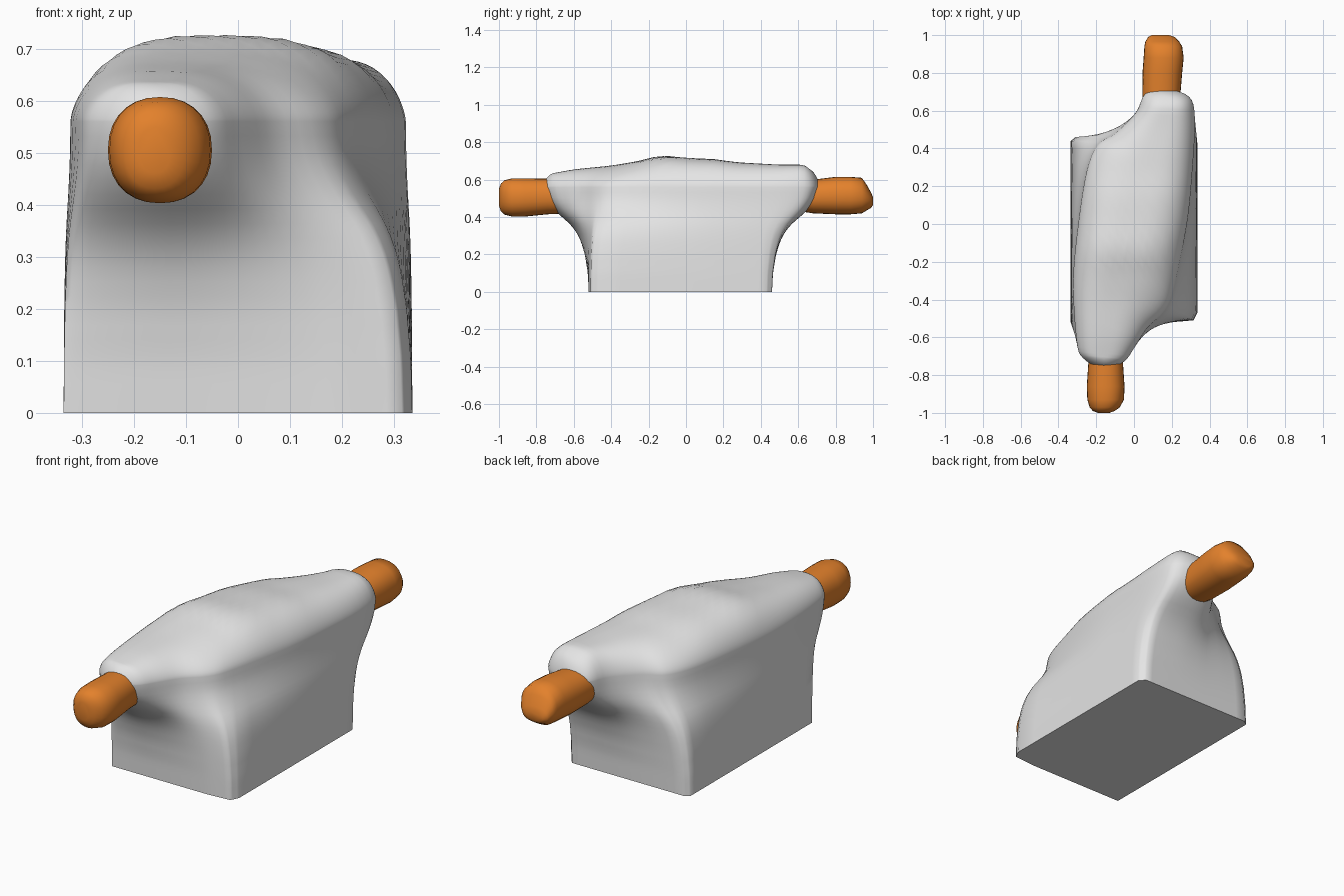
import bpy
import math

if "Cube" in bpy.data.objects:
    bpy.data.objects.remove(bpy.data.objects["Cube"])


def make_material(name, colour):
    mat = bpy.data.materials.new(name)
    mat.use_nodes = True
    mat.diffuse_color = colour
    bsdf = next(n for n in mat.node_tree.nodes if n.type == "BSDF_PRINCIPLED")
    bsdf.inputs["Base Color"].default_value = colour
    return mat


def lerp(a, b, t):
    return a + (b - a) * t


def sample(table, v):
    """Linear lookup in a list of (position, value)."""
    if v <= table[0][0]:
        return table[0][1]
    for (p, a), (q, b) in zip(table, table[1:]):
        if v <= q:
            return lerp(a, b, (v - p) / (q - p))
    return table[-1][1]


def subdivide(points, steps, smooth):
    """Closed outline through the points, straight or curved."""
    out, n = [], len(points)
    for i in range(n):
        a, b, c, d = (points[(i + k - 1) % n] for k in range(4))
        for s in range(steps):
            t = s / steps
            if smooth:
                out.append(tuple(
                    b[k] + 0.5 * t * (c[k] - a[k] + t * (2 * a[k] - 5 * b[k] + 4 * c[k] - d[k]
                    + t * (3 * (b[k] - c[k]) + d[k] - a[k]))) for k in (0, 1)))
            else:
                out.append((lerp(b[0], c[0], t), lerp(b[1], c[1], t)))
    return out


def add_object(name, rings, caps, mat, angle):
    """Skin a stack of equal rings and close it with the given cap faces."""
    n = len(rings[0])
    verts = [p for ring in rings for p in ring]
    faces = [(r * n + i, r * n + (i + 1) % n, (r + 1) * n + (i + 1) % n, (r + 1) * n + i)
             for r in range(len(rings) - 1) for i in range(n)]
    mesh = bpy.data.meshes.new(name)
    mesh.from_pydata(verts, [], faces + caps)
    mesh.materials.append(mat)
    obj = bpy.data.objects.new(name, mesh)
    bpy.context.collection.objects.link(obj)
    bpy.ops.object.select_all(action="DESELECT")
    obj.select_set(True)
    bpy.context.view_layer.objects.active = obj
    bpy.ops.object.mode_set(mode="EDIT")
    bpy.ops.mesh.select_all(action="SELECT")
    bpy.ops.mesh.normals_make_consistent(inside=False)
    bpy.ops.object.mode_set(mode="OBJECT")
    bpy.ops.object.shade_smooth_by_angle(angle=math.radians(angle))


grey = make_material("light grey", (0.78, 0.78, 0.78, 1))
orange = make_material("orange", (0.77, 0.22, 0.025, 1))

# Body: square foot flowing up into an S-shaped shoulder
W, F, B = 0.335, -0.52, 0.46
foot = [(-W, F), (-0.29, F), (-0.16, F), (-0.05, F), (0.08, F), (0.2, F), (0.315, -0.51),
        (W, -0.47), (W, 0), (W, 0.25), (W, 0.43), (0.31, B), (0.16, B), (0.05, B),
        (-0.1, B), (-0.31, B), (-W, 0.44), (-W, 0.28), (-W, 0), (-W, -0.3)]
shoulder = [(-0.305, -0.61), (-0.27, -0.71), (-0.16, -0.765), (-0.055, -0.73), (0.005, -0.65),
            (0.07, -0.55), (0.16, -0.46), (0.21, -0.34), (0.28, 0), (0.31, 0.3),
            (0.322, 0.56), (0.29, 0.675), (0.16, 0.715), (0.06, 0.69), (0.01, 0.59),
            (-0.1, 0.48), (-0.19, 0.42), (-0.25, 0.28), (-0.295, 0), (-0.322, -0.3)]
flare = [(0, 0), (0.1, 0.02), (0.2, 0.085), (0.27, 0.17), (0.32, 0.27), (0.36, 0.4),
         (0.4, 0.58), (0.43, 0.72), (0.47, 0.86), (0.51, 0.95), (0.56, 1)]
ridge = [(-0.75, 0.62), (-0.71, 0.635), (-0.6, 0.655), (-0.4, 0.675), (-0.25, 0.7),
         (-0.17, 0.722), (-0.1, 0.727), (0, 0.716), (0.15, 0.71), (0.27, 0.693),
         (0.5, 0.68), (0.63, 0.68), (0.71, 0.62)]
STEPS, RIM = 4, 0.56
low = subdivide(foot, STEPS, False)
high = subdivide(shoulder, STEPS, True)
n = len(low)
tip = 2 * STEPS

rings = []
for k in range(21):
    z = RIM * k / 20
    t = sample(flare, z)
    rings.append([(lerp(a[0], b[0], t), lerp(a[1], b[1], t), z) for a, b in zip(low, high)])


# Spine: midpoints between opposite sides of the shoulder, kept off both tips
def spine_point(i):
    k = (i - tip) % n
    k = max(5, min(n // 2 - 5, min(k, n - k)))
    a, b = high[(tip + k) % n], high[(tip - k) % n]
    return (a[0] + b[0]) / 2, (a[1] + b[1]) / 2


# Domed top, drawn in towards the spine
for k in range(1, 15):
    s = 0.97 * (k / 14) ** 2
    ring = []
    for i, (x, y) in enumerate(high):
        mx, my = spine_point(i)
        px, py = lerp(x, mx, s), lerp(y, my, s)
        ring.append((px, py, lerp(RIM, sample(ridge, py), (1 - (1 - s) ** 3) ** 0.65)))
    rings.append(ring)

top = (len(rings) - 1) * n
caps = [tuple(range(n))]
for k in range(n // 2):
    quad = [(tip + k) % n, (tip + k + 1) % n, (tip - k - 1) % n, (tip - k) % n]
    caps.append(tuple(top + i for i in dict.fromkeys(quad)))
add_object("body", rings, caps, grey, 65)


# Orange end pegs: rounded rings of (y, centre x, centre z, half width, half height)
def add_peg(name, sections):
    count = 28
    stack = []
    for y, cx, cz, rx, rz in sections:
        ring = []
        for i in range(count):
            a = 2 * math.pi * i / count
            c, s = math.cos(a), math.sin(a)
            ring.append((cx + rx * math.copysign(abs(c) ** 0.9, c), y,
                         cz + rz * math.copysign(abs(s) ** 0.9, s)))
        stack.append(ring)
    last = (len(stack) - 1) * count
    ends = [tuple(range(count)), tuple(range(last, last + count))]
    add_object(name, stack, ends, orange, 60)


add_peg("front_peg", [
    (-0.6, -0.15, 0.51, 0.09, 0.09), (-0.74, -0.15, 0.51, 0.092, 0.095),
    (-0.86, -0.15, 0.505, 0.1, 0.102), (-0.93, -0.15, 0.505, 0.097, 0.102),
    (-0.97, -0.155, 0.505, 0.08, 0.092), (-0.99, -0.16, 0.505, 0.058, 0.074),
    (-1, -0.16, 0.505, 0.03, 0.045)])
add_peg("back_peg", [
    (0.55, 0.14, 0.52, 0.09, 0.08), (0.68, 0.145, 0.51, 0.1, 0.09),
    (0.8, 0.15, 0.515, 0.105, 0.1), (0.88, 0.157, 0.515, 0.106, 0.1),
    (0.94, 0.155, 0.515, 0.1, 0.095), (0.965, 0.15, 0.505, 0.09, 0.07),
    (0.99, 0.145, 0.49, 0.07, 0.04), (1, 0.14, 0.485, 0.045, 0.02)])
